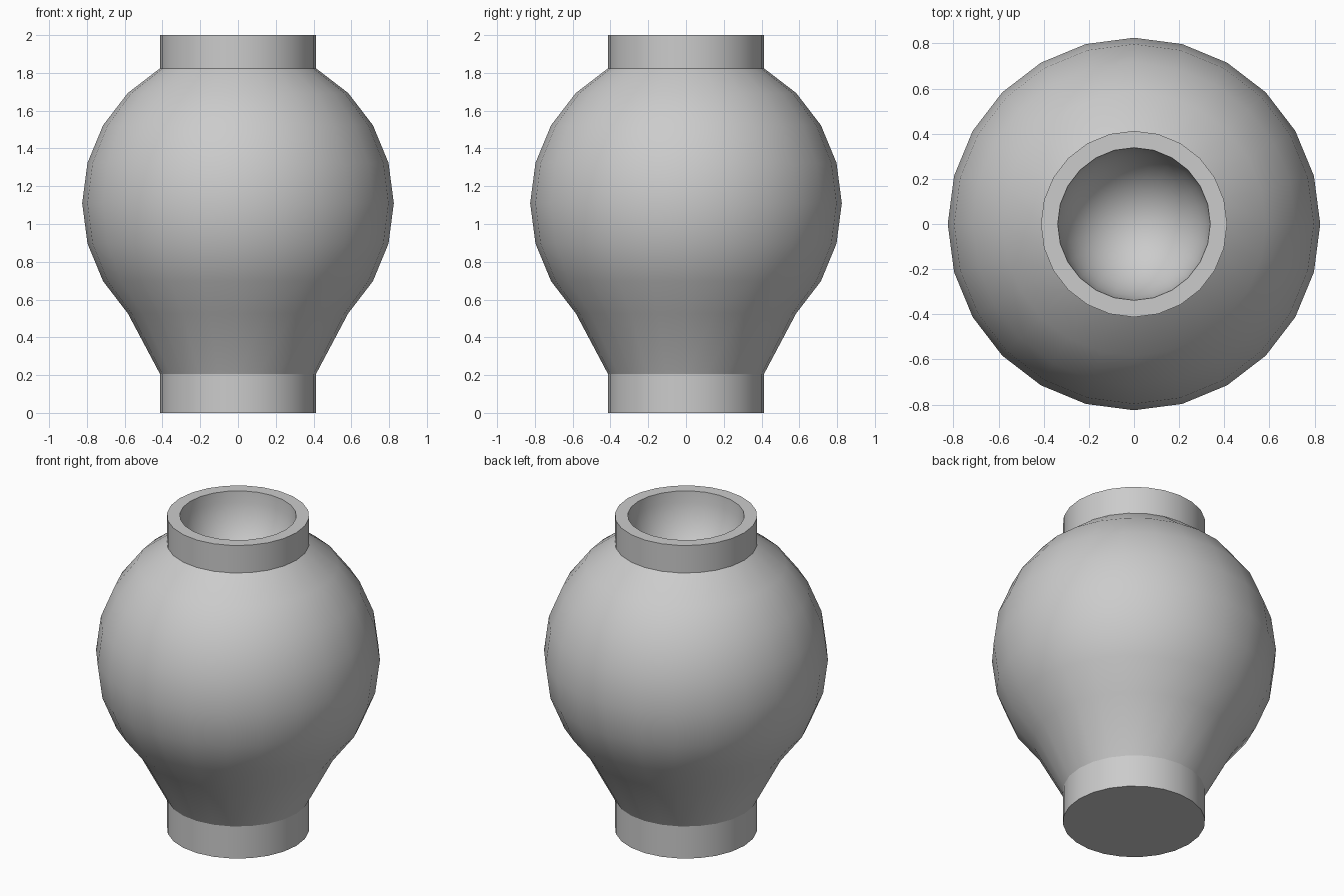
import bpy, bmesh
from math import sin, cos, pi, radians

if "Cube" in bpy.data.objects:
    bpy.data.objects.remove(bpy.data.objects["Cube"])

SIDES = 24
R, CZ = 0.825, 1.11          # body sphere
HOLE, DEPTH = 0.338, 0.40    # mouth hollow


def lathe(name, profile):
    """Revolve (radius, z) points around z; radius 0 makes a pole."""
    bm = bmesh.new()
    rings = []
    for r, z in profile:
        if r < 1e-5:
            rings.append([bm.verts.new((0, 0, z))] * SIDES)
        else:
            rings.append([bm.verts.new((r * cos(2 * pi * i / SIDES),
                                        r * sin(2 * pi * i / SIDES), z))
                          for i in range(SIDES)])
    bm.faces.new(rings[0][::-1])  # flat underside
    for a, b in zip(rings, rings[1:]):
        for i in range(SIDES):
            j = (i + 1) % SIDES
            quad = [a[i], a[j], b[j], b[i]]
            bm.faces.new(list(dict.fromkeys(quad)))
    bmesh.ops.recalc_face_normals(bm, faces=bm.faces)
    mesh = bpy.data.meshes.new(name)
    bm.to_mesh(mesh)
    bm.free()
    obj = bpy.data.objects.new(name, mesh)
    bpy.context.collection.objects.link(obj)
    bpy.context.view_layer.objects.active = obj
    obj.select_set(True)
    bpy.ops.object.shade_smooth_by_angle(angle=radians(20))
    return obj


# Foot and round body
neck = R * cos(radians(60))
profile = [(neck, 0), (neck, 0.205)]
for deg in range(-45, 61, 15):
    a = radians(deg)
    profile.append((R * cos(a), CZ + R * sin(a)))

# Collar, then the rounded hollow inside the mouth
profile.append((neck, 2.0))
STEPS = 9
for k in range(STEPS + 1):
    a = pi / 2 * k / STEPS
    profile.append((HOLE * cos(a), 2.0 - DEPTH * sin(a)))

lathe("vase", profile)
